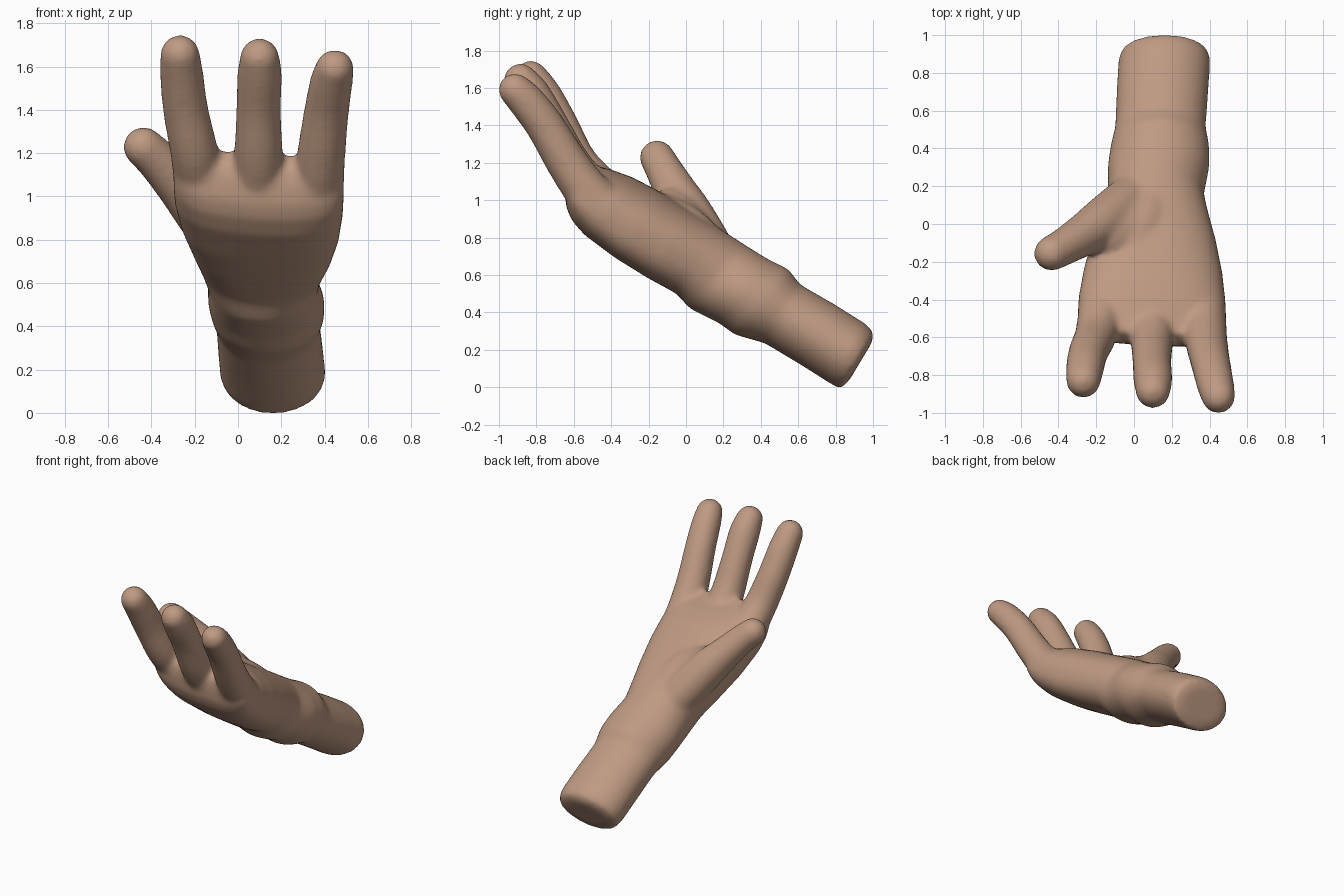
import bpy, bmesh, math
from mathutils import Vector

SIDES = 32
skin = bpy.data.materials.new("skin")
skin.diffuse_color = (0.52, 0.325, 0.225, 1)

bm = bmesh.new()


def loft(rings):
    """Skin a closed tube through rings of points."""
    vs = [[bm.verts.new(p) for p in ring] for ring in rings]
    for a, b in zip(vs, vs[1:]):
        for i in range(SIDES):
            j = (i + 1) % SIDES
            bm.faces.new((a[i], a[j], b[j], b[i]))
    bm.faces.new(vs[0][::-1])
    bm.faces.new(vs[-1])


def circle(c, t, r):
    u = t.cross(Vector((1, 0, 0))).normalized()
    v = t.cross(u)
    return [c + r * (math.cos(a) * u + math.sin(a) * v)
            for a in (2 * math.pi * i / SIDES for i in range(SIDES))]


def spline(p, i, t):
    """Smooth interpolation between control tuples i and i + 1."""
    a, b, c, d = (p[max(0, min(len(p) - 1, k))] for k in (i - 1, i, i + 1, i + 2))
    return [0.5 * (2 * y + (z - x) * t + (2 * x - 5 * y + 4 * z - w) * t * t
                   + (3 * y - x - 3 * z + w) * t ** 3) for x, y, z, w in zip(a, b, c, d)]


def digit(points):
    """Tapered round tube through (x, y, z, radius) with a domed tip."""
    path = [spline(points, i, k / 4) for i in range(len(points) - 1) for k in range(4)]
    path.append(list(points[-1]))
    cs = [Vector(p[:3]) for p in path]
    rings = []
    for i, p in enumerate(path):
        t = (cs[min(i + 1, len(cs) - 1)] - cs[max(i - 1, 0)]).normalized()
        rings.append(circle(cs[i], t, p[3]))
    r = points[-1][3]
    for k in range(1, 6):
        a = math.radians(k * 16.5)
        rings.append(circle(cs[-1] + t * r * math.sin(a), t, r * math.cos(a)))
    loft(rings)


# Forearm, wrist and palm: underside (y, z), upper side (y, z), x min, x max
sections = [
    (0.875, 0.04, 0.995, 0.24, 0.00, 0.32),
    (0.825, -0.01, 1.005, 0.29, -0.065, 0.39),
    (0.77, 0.02, 0.967, 0.335, -0.083, 0.405),
    (0.62, 0.115, 0.80, 0.44, -0.093, 0.395),
    (0.42, 0.235, 0.61, 0.55, -0.10, 0.38),
    (0.26, 0.28, 0.55, 0.63, -0.125, 0.40),
    (0.18, 0.34, 0.43, 0.69, -0.14, 0.40),
    (0.02, 0.42, 0.31, 0.765, -0.14, 0.37),
    (-0.05, 0.50, 0.20, 0.835, -0.17, 0.39),
    (-0.21, 0.59, 0.04, 0.93, -0.215, 0.435),
    (-0.38, 0.70, -0.13, 1.035, -0.265, 0.47),
    (-0.54, 0.82, -0.28, 1.115, -0.295, 0.487),
    (-0.605, 0.895, -0.39, 1.155, -0.30, 0.49),
    (-0.635, 0.965, -0.47, 1.175, -0.295, 0.485),
    (-0.645, 1.06, -0.53, 1.19, -0.27, 0.46),
    (-0.635, 1.13, -0.57, 1.205, -0.23, 0.42),
]
rings = []
for n, (by, bz, ty, tz, x0, x1) in enumerate(sections):
    palm = max(0.0, min(1.0, (n - 6) / 4))  # palm is boxier and tilts towards the outer edge
    tilt = 0.032 * palm
    ring = []
    for i in range(SIDES):
        a = 2 * math.pi * i / SIDES
        power = 1 - palm * (0.15 if math.sin(a) > 0 else 0.27)
        c, s = (math.copysign(abs(f) ** power, f) for f in (math.cos(a), math.sin(a)))
        h = (s + 1) / 2
        ring.append(Vector(((x0 + x1) / 2 + c * (x1 - x0) / 2,
                            by + (ty - by) * h - 0.53 * c * tilt,
                            bz + (tz - bz) * h - 0.85 * c * tilt)))
    rings.append(ring)
loft(rings)

# Three fingers, rooted deep in the palm
digit([(-0.16, -0.34, 0.95, 0.12), (-0.18, -0.48, 1.08, 0.118),
       (-0.203, -0.59, 1.21, 0.111), (-0.242, -0.68, 1.40, 0.105),
       (-0.26, -0.765, 1.56, 0.101), (-0.268, -0.83, 1.655, 0.092)])
digit([(0.09, -0.36, 0.92, 0.12), (0.095, -0.51, 1.05, 0.122),
       (0.095, -0.625, 1.20, 0.113), (0.095, -0.73, 1.40, 0.104),
       (0.10, -0.825, 1.56, 0.104), (0.10, -0.885, 1.64, 0.092)])
digit([(0.355, -0.36, 0.89, 0.12), (0.37, -0.52, 1.04, 0.120),
       (0.385, -0.635, 1.20, 0.112), (0.410, -0.755, 1.40, 0.104),
       (0.432, -0.855, 1.53, 0.099), (0.447, -0.914, 1.59, 0.090)])

# Thumb, widening into the palm
digit([(0.06, 0.20, 0.62, 0.12), (-0.06, 0.09, 0.79, 0.135),
       (-0.175, 0.0, 0.945, 0.13), (-0.27, -0.06, 1.055, 0.113),
       (-0.37, -0.12, 1.165, 0.099), (-0.437, -0.155, 1.228, 0.094)])

# Fleshy mounds between thumb and palm
digit([(0.06, 0.17, 0.66, 0.12), (-0.03, 0.0, 0.86, 0.125),
       (-0.13, -0.08, 0.95, 0.115)])
digit([(0.13, 0.20, 0.62, 0.13), (0.06, 0.02, 0.83, 0.125),
       (-0.02, -0.11, 0.92, 0.11)])

bmesh.ops.recalc_face_normals(bm, faces=bm.faces)
mesh = bpy.data.meshes.new("hand")
bm.to_mesh(mesh)
bm.free()
mesh.materials.append(skin)
hand = bpy.data.objects.new("hand", mesh)
bpy.context.collection.objects.link(hand)

# Fuse the parts into one soft skin
fuse = hand.modifiers.new("fuse", 'REMESH')
fuse.mode = 'VOXEL'
fuse.voxel_size = 0.016
fuse.use_smooth_shade = True
soften = hand.modifiers.new("soften", 'SMOOTH')
soften.factor = 0.5
soften.iterations = 16
